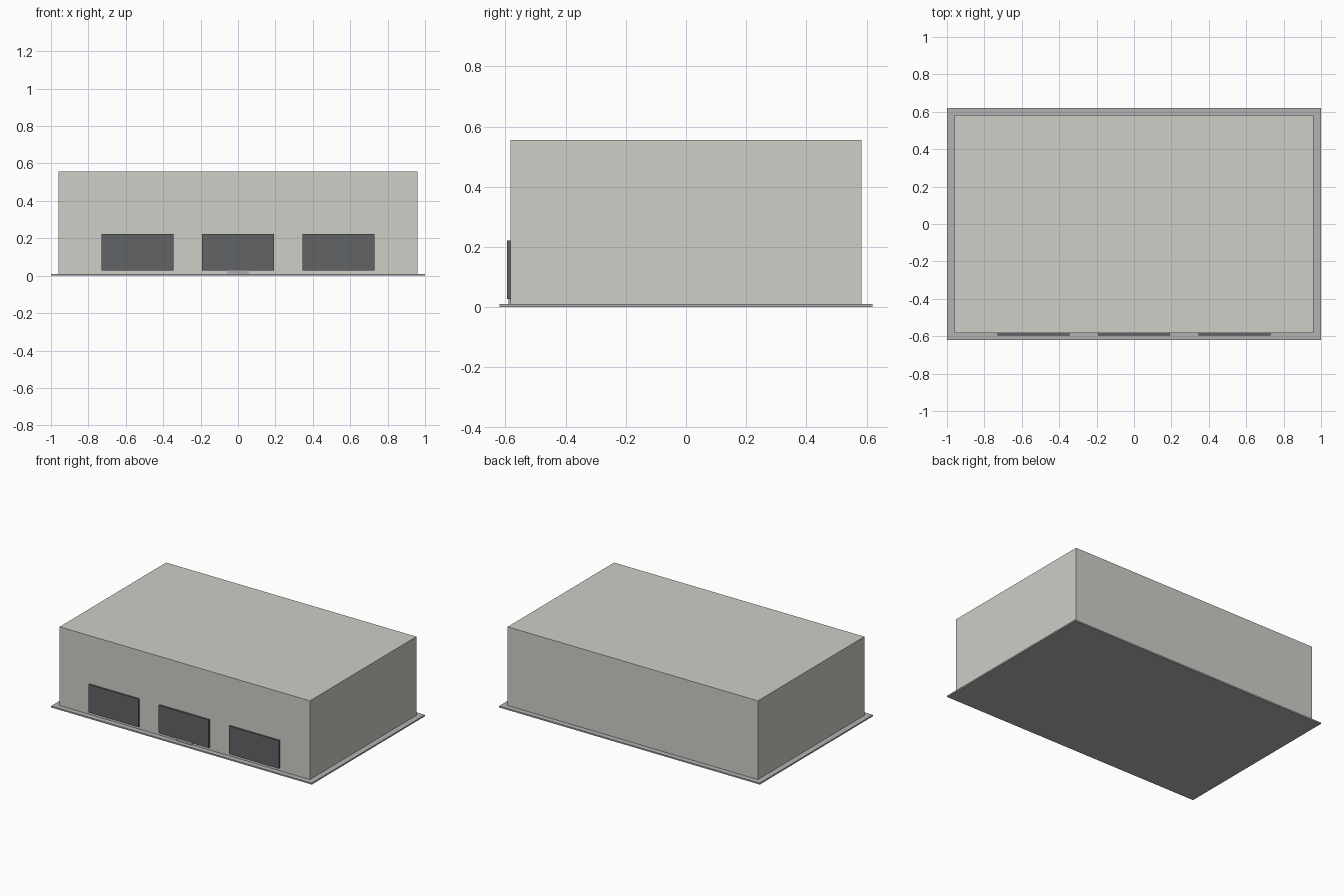
import bpy

if "Cube" in bpy.data.objects:
    bpy.data.objects.remove(bpy.data.objects["Cube"])


def material(name, rgb):
    m = bpy.data.materials.new(name)
    m.diffuse_color = (*rgb, 1)
    m.use_nodes = True
    m.node_tree.nodes["Principled BSDF"].inputs["Base Color"].default_value = m.diffuse_color
    return m


def box(name, lo, hi, mat):
    bpy.ops.mesh.primitive_cube_add(size=1, location=[(a + b) / 2 for a, b in zip(lo, hi)])
    ob = bpy.context.object
    ob.name = name
    ob.scale = [b - a for a, b in zip(lo, hi)]
    bpy.ops.object.transform_apply(location=False, rotation=False, scale=True)
    ob.data.materials.append(mat)
    return ob


wall = material("wall_paint", (0.62, 0.62, 0.58))
concrete = material("concrete", (0.45, 0.45, 0.45))
dark = material("dark_shutter", (0.12, 0.125, 0.13))
steel = material("door_steel", (0.42, 0.42, 0.45))

# Ground slab and main hall
box("base_slab", (-1, -0.62, 0), (1, 0.62, 0.01), concrete)
box("hall_body", (-0.96, -0.583, 0.01), (0.96, 0.583, 0.556), wall)

# Three loading shutters along the front
for i, x in enumerate((-0.538, 0, 0.538)):
    box(f"loading_shutter_{i + 1}", (x - 0.192, -0.595, 0.028), (x + 0.192, -0.583, 0.222), dark)

# Narrow entrance door, mostly covered by the middle shutter
box("entrance_door", (-0.06, -0.59, 0.01), (0.06, -0.583, 0.2), steel)
